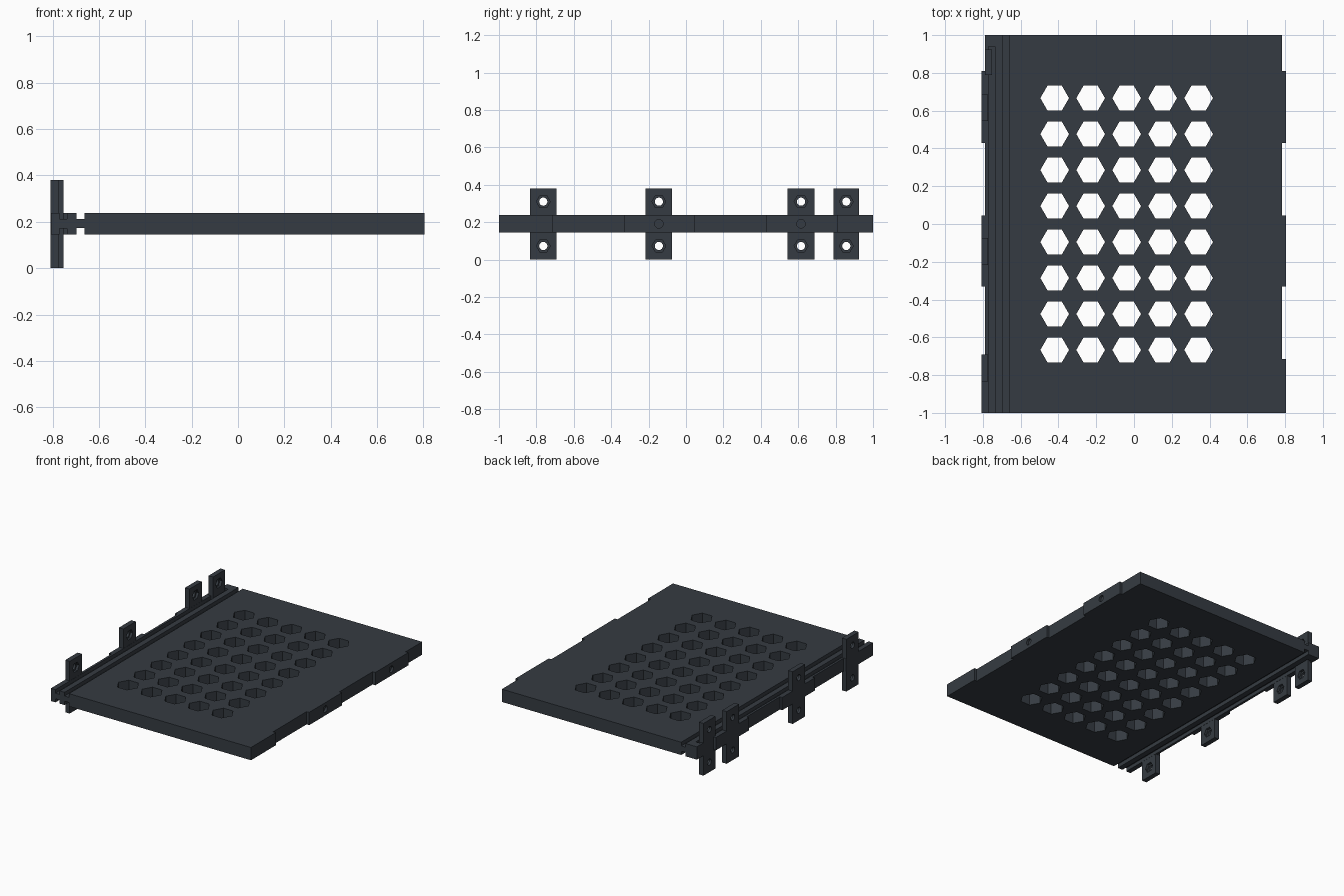
import bpy, bmesh, math
from mathutils import Matrix

if "Cube" in bpy.data.objects:
    bpy.data.objects.remove(bpy.data.objects["Cube"])

slate = bpy.data.materials.new("dark slate")
slate.diffuse_color = (0.036, 0.044, 0.054, 1)
slate.use_nodes = True
slate.node_tree.nodes["Principled BSDF"].inputs["Base Color"].default_value = slate.diffuse_color

Z0, Z1 = 0.145, 0.238          # panel bottom and top
ZM = (Z0 + Z1) / 2


def add_box(bm, x0, x1, y0, y1, z0, z1):
    m = (Matrix.Translation(((x0 + x1) / 2, (y0 + y1) / 2, (z0 + z1) / 2))
         @ Matrix.Diagonal((x1 - x0, y1 - y0, z1 - z0, 1)))
    bmesh.ops.create_cube(bm, size=1, matrix=m)


def add_prism(bm, sides, r, depth, loc, along_x=False):
    m = Matrix.Translation(loc)
    if along_x:
        m = m @ Matrix.Rotation(math.pi / 2, 4, 'Y')
    else:
        m = m @ Matrix.Rotation(math.pi / 2, 4, 'Z')   # hexagon points face x
    bmesh.ops.create_cone(bm, cap_ends=True, segments=sides, radius1=r,
                          radius2=r, depth=depth, matrix=m)


def finish(bm, name):
    me = bpy.data.meshes.new(name)
    bm.to_mesh(me)
    bm.free()
    me.materials.append(slate)
    ob = bpy.data.objects.new(name, me)
    bpy.context.collection.objects.link(ob)
    return ob


def cut(ob, bm):
    cutter = finish(bm, "cutter")
    cutter.hide_render = True
    mod = ob.modifiers.new("cut", 'BOOLEAN')
    mod.operation, mod.solver, mod.object = 'DIFFERENCE', 'EXACT', cutter
    bpy.context.view_layer.objects.active = ob
    bpy.ops.object.modifier_apply(modifier=mod.name)
    bpy.data.objects.remove(cutter)


# Main panel with a grid of hexagonal holes
bm = bmesh.new()
add_box(bm, -0.662, 0.784, -1, 1, Z0, Z1)
panel = finish(bm, "panel")
bm = bmesh.new()
for i in range(5):
    for j in range(8):
        add_prism(bm, 6, 0.076, 0.4, (-0.42 + 0.1905 * i, -0.667 + 0.1905 * j, ZM))
cut(panel, bm)

# Raised pads on the right edge, two with round sockets
for y0, y1, socket in ((-1, -0.715, None), (-0.33, 0.045, -0.145), (0.43, 0.81, 0.615)):
    bm = bmesh.new()
    add_box(bm, 0.784, 0.805, y0, y1, Z0, Z1)
    pad = finish(bm, "right_pad")
    if socket is not None:
        bm = bmesh.new()
        add_prism(bm, 20, 0.023, 0.032, (0.805, socket, ZM), True)
        cut(pad, bm)

# Thin neck joining panel and hinge rail
bm = bmesh.new()
add_box(bm, -0.697, -0.662, -1, 1, 0.173, 0.211)
finish(bm, "neck")

# Hinge rail with a groove above and below, closed at the back
bm = bmesh.new()
add_box(bm, -0.788, -0.697, -1, 1, Z0, Z1)
rail = finish(bm, "rail")
bm = bmesh.new()
for z0, z1 in ((0.212, 0.3), (0.08, 0.171)):
    add_box(bm, -0.771, -0.737, -1.1, 0.94, z0, z1)
cut(rail, bm)

# Raised pads on the rail
for y0, y1 in ((-1, -0.69), (-0.33, 0.045), (0.43, 0.81)):
    bm = bmesh.new()
    add_box(bm, -0.807, -0.788, y0, y1, Z0, Z1)
    finish(bm, "left_pad")

# Mounting tabs with screw holes and nut recesses
for yc, w, x0, x1 in ((-0.763, 0.142, -0.808, -0.772), (-0.145, 0.142, -0.808, -0.772),
                      (0.615, 0.142, -0.808, -0.772), (0.857, 0.136, -0.789, -0.753)):
    bm = bmesh.new()
    add_box(bm, x0, x1, yc - w / 2, yc + w / 2, 0, 0.38)
    tab = finish(bm, "mounting_tab")
    bm = bmesh.new()
    for z in (0.073, 0.31):
        add_prism(bm, 16, 0.022, 0.2, ((x0 + x1) / 2, yc, z), True)
    cut(tab, bm)
    bm = bmesh.new()
    for z in (0.073, 0.31):
        add_prism(bm, 6, 0.037, 0.036, (x1, yc, z), True)
    cut(tab, bm)
